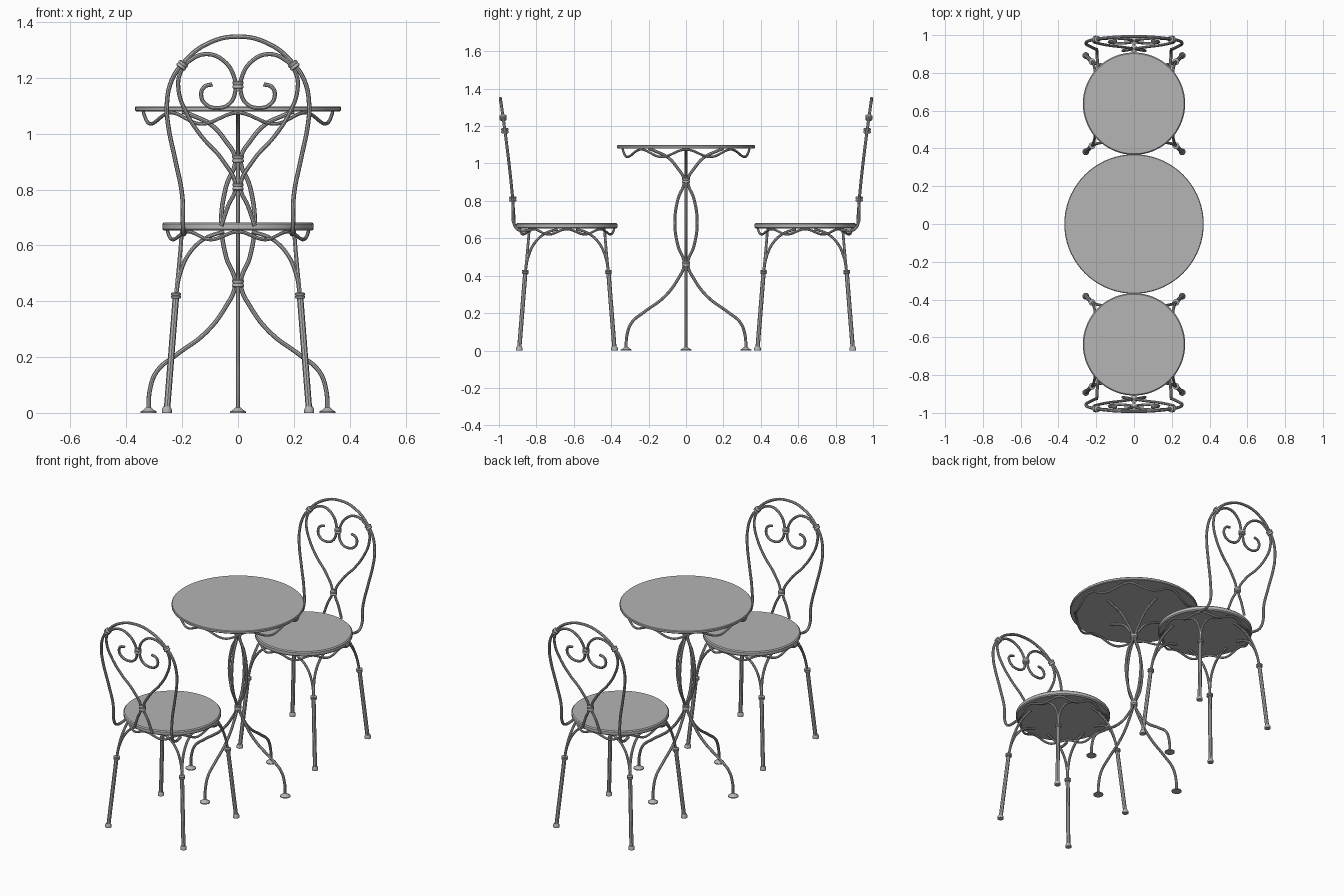
import bpy
import math
from mathutils import Vector

if "Cube" in bpy.data.objects:
    bpy.data.objects.remove(bpy.data.objects["Cube"], do_unlink=True)

metal = bpy.data.materials.new("grey_painted_metal")
metal.use_nodes = True
GREY = (0.46, 0.46, 0.46, 1)
metal.diffuse_color = GREY
metal.node_tree.nodes["Principled BSDF"].inputs["Base Color"].default_value = GREY


def finish(obj):
    """Select, smooth and colour a mesh object."""
    obj.data.materials.clear()
    obj.data.materials.append(metal)
    bpy.ops.object.select_all(action="DESELECT")
    obj.select_set(True)
    bpy.context.view_layer.objects.active = obj
    bpy.ops.object.shade_smooth_by_angle(angle=math.radians(40))


def tube(name, points, radius=0.0075, closed=False):
    """Round bar running smoothly through the points."""
    curve = bpy.data.curves.new(name, "CURVE")
    curve.dimensions = "3D"
    curve.bevel_depth = radius
    curve.bevel_resolution = 2
    curve.resolution_u = 6
    curve.use_fill_caps = True
    spline = curve.splines.new("BEZIER")
    spline.bezier_points.add(len(points) - 1)
    spline.use_cyclic_u = closed
    for bp, co in zip(spline.bezier_points, points):
        bp.co = co
        bp.handle_left_type = bp.handle_right_type = "AUTO"
    obj = bpy.data.objects.new(name, curve)
    bpy.context.collection.objects.link(obj)
    bpy.ops.object.select_all(action="DESELECT")
    obj.select_set(True)
    bpy.context.view_layer.objects.active = obj
    bpy.ops.object.convert(target="MESH")
    finish(bpy.context.view_layer.objects.active)


def lathe(name, profile, loc, axis=(0, 0, 1), sides=16):
    """Solid of revolution from (radius, height) pairs, bottom to top."""
    n = len(profile)
    verts, faces = [], []
    for i in range(sides):
        a = 2 * math.pi * i / sides
        verts += [(r * math.cos(a), r * math.sin(a), z) for r, z in profile]
    for i in range(sides):
        j = (i + 1) % sides
        faces += [(i * n + k, j * n + k, j * n + k + 1, i * n + k + 1) for k in range(n - 1)]
    faces.append([i * n for i in reversed(range(sides))])
    faces.append([i * n + n - 1 for i in range(sides)])
    mesh = bpy.data.meshes.new(name)
    mesh.from_pydata(verts, [], faces)
    obj = bpy.data.objects.new(name, mesh)
    bpy.context.collection.objects.link(obj)
    obj.location = loc
    obj.rotation_euler = Vector(axis).to_track_quat("Z", "Y").to_euler()
    finish(obj)


def collar(name, loc, r, h, axis=(0, 0, 1)):
    """Ribbed binding of two rings around the bars."""
    shape = [(0.75, -0.5), (1, -0.38), (1, -0.14), (0.85, 0), (1, 0.14), (1, 0.38), (0.75, 0.5)]
    lathe(name, [(r * a, h * b) for a, b in shape], loc, axis)


def disc(name, radius, low, high, y=0):
    b = (high - low) * 0.2
    lathe(name, [(radius - b, low), (radius, low + b), (radius, high - b), (radius - b, high)],
          (0, y, 0), sides=72)


def wavy_apron(name, radius, mid, amp, y=0):
    """Ring of eight waves hanging below a top."""
    pts = []
    for i in range(64):
        a = 2 * math.pi * i / 64
        pts.append((radius * math.cos(a), y + radius * math.sin(a), mid + amp * math.cos(8 * a)))
    tube(name, pts, 0.0065, True)


# Table
disc("table_top", 0.369, 1.08, 1.098)
wavy_apron("table_apron", 0.338, 1.055, 0.02)
LEG = [(0.32, 0.005), (0.316, 0.08), (0.29, 0.15), (0.225, 0.205), (0.118, 0.285), (0.046, 0.377),
       (0.01, 0.463), (0.043, 0.56), (0.06, 0.685), (0.043, 0.81), (0.01, 0.91), (0.045, 0.975),
       (0.1, 1.035), (0.155, 1.062), (0.2, 1.08)]
for i, (dx, dy) in enumerate([(1, 0), (0, 1), (-1, 0), (0, -1)]):
    tube(f"table_leg_{i + 1}", [(r * dx, r * dy, z) for r, z in LEG], 0.008)
    lathe(f"table_foot_{i + 1}", [(0.029, 0), (0.029, 0.005), (0.018, 0.011), (0.009, 0.02)],
          (0.32 * dx, 0.32 * dy, 0))
collar("table_lower_collar", (0, 0, 0.463), 0.021, 0.028)
collar("table_upper_collar", (0, 0, 0.91), 0.021, 0.028)

# Chair back shapes for one side, as (x, z)
HOOP = [(0.2, 0.78), (0.225, 0.907), (0.25, 1.03), (0.255, 1.1), (0.238, 1.19), (0.197, 1.252),
        (0.118, 1.318)]
HEART = [(0.06, 0.67), (0.036, 0.74), (0.009, 0.81), (0.055, 0.905), (0.13, 0.99), (0.185, 1.075),
         (0.213, 1.157), (0.205, 1.222), (0.168, 1.265), (0.11, 1.285), (0.05, 1.26), (0.013, 1.2),
         (0.01, 1.15), (0.03, 1.108), (0.07, 1.092), (0.115, 1.105), (0.132, 1.14), (0.12, 1.168),
         (0.092, 1.177)]


def lean(z):
    """Backward slope of the chair back, measured from the seat centre."""
    return -0.28 - 0.076 * max(0, (z - 0.66) / 0.69) ** 1.35


def chair(name, side):
    """Chair whose back points toward the given side of y."""
    cy = 0.637 * side

    def place(x, y, z):
        return (x, cy - side * y, z)

    disc(f"{name}_seat", 0.271, 0.653, 0.682, cy)
    wavy_apron(f"{name}_apron", 0.252, 0.635, 0.014, cy)

    # Legs, each forking into two arched braces under the seat
    for sx, lr in ((1, "left"), (-1, "right")):
        for sy, fb in ((1, "inner"), (-1, "outer")):
            tag = f"{name}_{fb}_{lr}"
            foot, knee = place(0.255 * sx, 0.255 * sy, 0.005), place(0.222 * sx, 0.222 * sy, 0.42)
            tube(f"{tag}_leg", [foot, knee], 0.0115)
            lathe(f"{tag}_foot", [(0.018, 0), (0.018, 0.012), (0.013, 0.022)],
                  (foot[0], foot[1], 0))
            collar(f"{tag}_leg_collar", knee, 0.018, 0.022)
            arch = [(0.222, 0.222, 0.42), (0.214, 0.207, 0.5), (0.207, 0.172, 0.575),
                    (0.203, 0.118, 0.625), (0.2, 0.05, 0.65)]
            tube(f"{tag}_side_brace", [place(a * sx, b * sy, z) for a, b, z in arch])
            tube(f"{tag}_cross_brace", [place(b * sx, a * sy, z) for a, b, z in arch])

    # Outer hoop of the back, hooked under the seat at both ends
    half = [(0.19, -0.19, 0.645), (0.196, -0.255, 0.644), (0.197, -0.28, 0.67)]
    half += [(x, lean(z), z) for x, z in HOOP]
    path = half + [(0, lean(1.348), 1.348)] + [(-x, y, z) for x, y, z in reversed(half)]
    tube(f"{name}_back_hoop", [place(*p) for p in path], 0.008)

    # Heart with curled ends
    for sx, lr in ((1, "left"), (-1, "right")):
        tube(f"{name}_{lr}_heart_scroll", [place(x * sx, lean(z), z) for x, z in HEART])
        collar(f"{name}_{lr}_back_collar", place(0.2 * sx, lean(1.245), 1.245), 0.019, 0.026,
               (-0.6 * sx, 0, 0.8))
    for z, part in ((0.81, "lower"), (1.175, "upper")):
        collar(f"{name}_{part}_heart_collar", place(0, lean(z), z), 0.02, 0.028)


chair("front_chair", -1)
chair("back_chair", 1)
